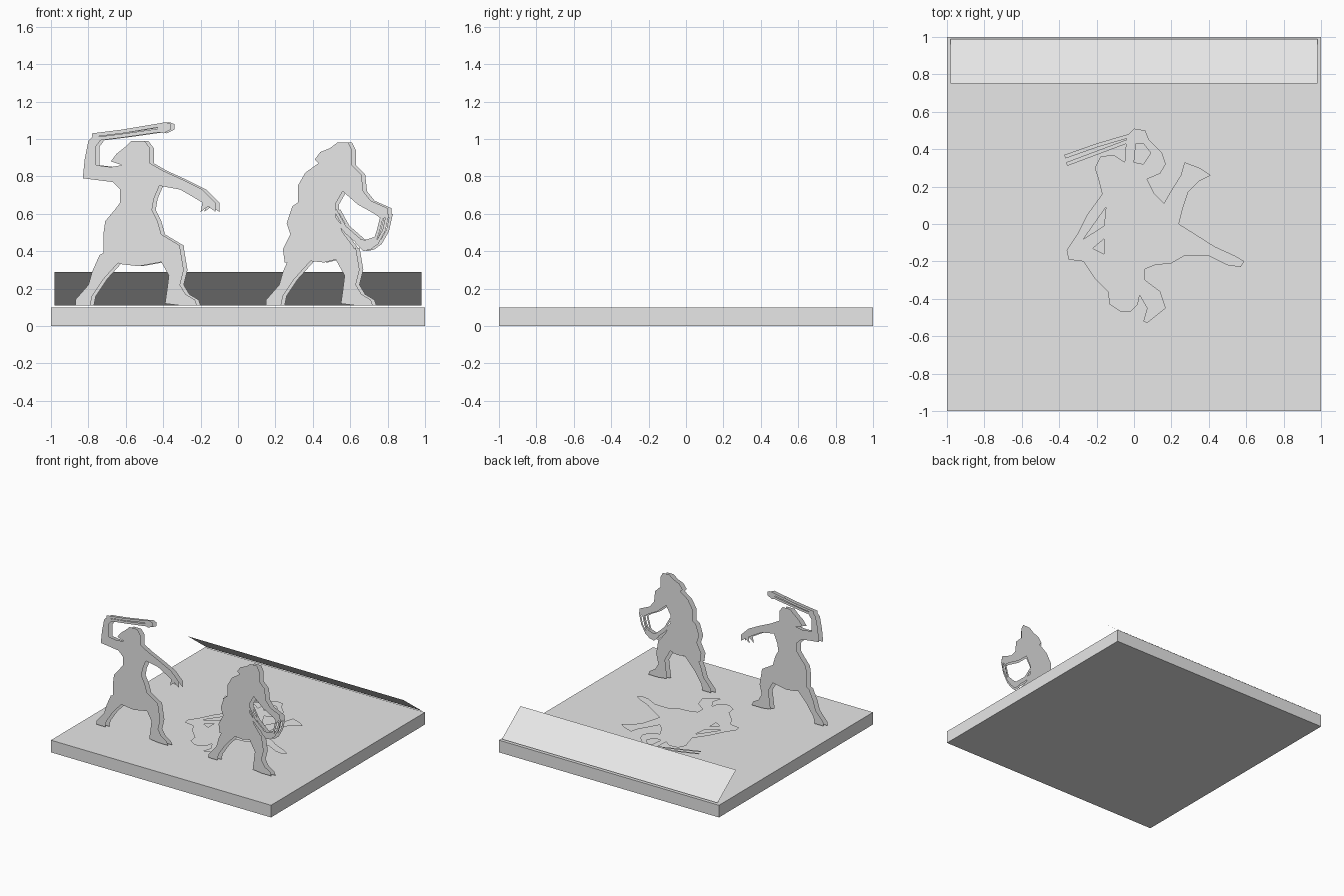
import bpy
import bmesh
from mathutils import Vector
from mathutils.geometry import tessellate_polygon

default_cube = bpy.data.objects.get("Cube")
if default_cube:
    bpy.data.objects.remove(default_cube, do_unlink=True)

# Single plain grey material
grey = bpy.data.materials.new("plain_grey")
grey.use_nodes = True
grey_value = (.8, .8, .8, 1)
grey.diffuse_color = grey_value
grey.node_tree.nodes["Principled BSDF"].inputs["Base Color"].default_value = grey_value


def finish(name, bm):
    """Turn a bmesh into a named grey object."""
    mesh = bpy.data.meshes.new(name)
    bm.to_mesh(mesh)
    bm.free()
    mesh.materials.append(grey)
    obj = bpy.data.objects.new(name, mesh)
    bpy.context.collection.objects.link(obj)
    return obj


def sheet(name, loops, place, facing):
    """Fill flat outlines (the first is outer, the rest are holes)."""
    loops = [[Vector((a, b, 0)) for a, b in loop] for loop in loops]
    flat = [point for loop in loops for point in loop]
    bm = bmesh.new()
    verts = [bm.verts.new(place(point.x, point.y)) for point in flat]
    for triangle in tessellate_polygon(loops):
        face = bm.faces.new([verts[index] for index in triangle])
        face.normal_update()
        if face.normal.dot(Vector(facing)) < 0:
            face.normal_flip()
    return finish(name, bm)


def stroke(path, half_width):
    """Outline of a narrow ribbon that follows a path."""
    points = [Vector(point) for point in path]
    left, right = [], []
    for index, point in enumerate(points):
        before = points[max(index - 1, 0)]
        after = points[min(index + 1, len(points) - 1)]
        along = (after - before).normalized()
        side = Vector((-along.y, along.x)) * half_width
        left.append(point + side)
        right.append(point - side)
    return [tuple(point) for point in left + right[::-1]]


def shifted(outline, offset):
    return [(x + offset, z) for x, z in outline]


def standing_figure(name, parts):
    """Each figure is a pair of upright sheets set slightly apart."""
    layers = (("front", 0, -.595, -1), ("back", .02, -.57, 1))
    for layer, slide, depth, direction in layers:
        for part, outline in parts.items():
            sheet(f"{name}_{part}_{layer}", [outline],
                  lambda x, z: (x + slide, depth, z), (0, direction, 0))


# Base slab
bm = bmesh.new()
bmesh.ops.create_cube(bm, size=1)
bmesh.ops.scale(bm, vec=(2, 2, .1), verts=bm.verts)
bmesh.ops.translate(bm, vec=(0, 0, .05), verts=bm.verts)
finish("base_slab", bm)

# Sloping panel along the back edge, leaning forward
panel = [(-.98, 0), (.98, 0), (.98, 1), (-.98, 1)]
sheet("sloping_panel", [panel],
      lambda x, t: (x, .99 - .24 * t, .11 + .18 * t), (0, 1, 1))

# Leg outlines shared by both standing figures
trailing_leg = [(-.74, .38), (-.78, .29), (-.80, .22), (-.87, .14), (-.87, .11),
                (-.79, .11), (-.78, .16), (-.72, .25), (-.63, .35), (-.66, .42)]
leading_leg = [(-.42, .36), (-.37, .27), (-.38, .19), (-.39, .12), (-.31, .11),
               (-.22, .11), (-.23, .14), (-.28, .17), (-.31, .22), (-.29, .30),
               (-.31, .42)]

# Throwing figure: head, torso, tunic and both arms
thrower_torso = [
    (-.60, .96), (-.57, .99), (-.50, .99), (-.47, .95), (-.47, .87), (-.40, .83),
    (-.42, .75), (-.45, .68), (-.46, .62), (-.43, .56), (-.41, .49), (-.31, .43),
    (-.31, .39), (-.37, .36), (-.42, .34), (-.53, .32), (-.62, .33), (-.72, .36),
    (-.72, .49), (-.71, .56), (-.66, .62), (-.63, .66), (-.63, .73), (-.67, .77),
    (-.62, .86), (-.68, .88), (-.65, .92)]
reaching_arm = [
    (-.40, .83), (-.29, .78), (-.19, .73), (-.12, .66), (-.12, .61), (-.16, .64),
    (-.20, .61), (-.19, .66), (-.24, .69), (-.31, .73), (-.42, .75)]
raised_arm = [
    (-.67, .77), (-.83, .79), (-.82, .89), (-.80, .99), (-.76, 1.03),
    (-.73, 1), (-.76, .96), (-.76, .86), (-.68, .85), (-.62, .86)]

standing_figure("thrower", {
    "torso": thrower_torso,
    "reaching_arm": reaching_arm,
    "raised_arm": raised_arm,
    "trailing_leg": trailing_leg,
    "leading_leg": leading_leg,
    "upper_sling_cord": stroke([(-.78, 1.02), (-.62, 1.04), (-.38, 1.08)], .01),
    "lower_sling_cord": stroke([(-.76, 1), (-.60, 1.02), (-.39, 1.05)], .01),
    "sling_pouch": [(-.43, 1.08), (-.39, 1.09), (-.36, 1.08), (-.36, 1.05),
                    (-.40, 1.03), (-.43, 1.04)],
})

# Waiting figure: head, torso, tunic and lowered arm
waiter_torso = [
    (.49, .95), (.53, .98), (.59, .98), (.61, .94), (.61, .86), (.66, .81),
    (.56, .72), (.52, .65), (.52, .59), (.56, .50), (.62, .42), (.62, .39),
    (.54, .36), (.46, .34), (.36, .35), (.25, .34), (.24, .41), (.28, .49),
    (.26, .55), (.29, .64), (.32, .66), (.32, .75), (.36, .82), (.43, .87),
    (.41, .89), (.44, .93)]
lowered_arm = [
    (.66, .81), (.67, .72), (.71, .67), (.80, .63), (.80, .59), (.77, .57),
    (.73, .60), (.64, .65), (.56, .72)]

standing_figure("waiter", {
    "torso": waiter_torso,
    "lowered_arm": lowered_arm,
    "trailing_leg": shifted(trailing_leg, 1.02),
    "leading_leg": shifted(leading_leg, .94),
    "inner_sling_cord": stroke([(.52, .62), (.57, .53), (.65, .46)], .008),
    "outer_sling_cord": stroke([(.52, .57), (.58, .50), (.65, .44)], .008),
    "near_hand_cord": stroke([(.73, .45), (.75, .51), (.77, .59)], .008),
    "far_hand_cord": stroke([(.74, .44), (.78, .51), (.80, .60)], .008),
    "sling_pouch": [(.62, .47), (.68, .46), (.74, .48), (.75, .44), (.71, .41),
                    (.67, .40), (.63, .44)],
})

# Fallen figure lying flat on the slab, with gaps beside the arms
fallen_outline = [
    (-.04, .47), (0, .51), (.06, .50), (.08, .45), (.15, .38), (.17, .32),
    (.14, .27), (.07, .24), (.11, .16), (.16, .11), (.20, .18), (.25, .26),
    (.27, .33), (.35, .30), (.41, .26), (.35, .23), (.29, .17), (.26, .08),
    (.24, 0), (.32, -.05), (.43, -.12), (.54, -.17), (.59, -.20), (.57, -.23),
    (.50, -.22), (.40, -.17), (.27, -.17), (.20, -.21), (.11, -.22), (.06, -.24),
    (.06, -.30), (.14, -.36), (.17, -.45), (.07, -.53), (.05, -.52), (.07, -.45),
    (.03, -.38), (.02, -.43), (-.02, -.47), (-.07, -.47), (-.13, -.43),
    (-.14, -.36), (-.21, -.29), (-.27, -.20), (-.35, -.19), (-.36, -.14),
    (-.30, -.05), (-.25, .05), (-.17, .16), (-.19, .24), (-.21, .30),
    (-.18, .36), (-.11, .37), (-.05, .33)]
fallen_gaps = [
    [(0, .33), (.05, .32), (.09, .38), (.05, .43), (.01, .43)],
    [(-.27, -.08), (-.15, .09), (-.16, -.01)],
    [(-.22, -.13), (-.16, -.08), (-.16, -.16)]]


def on_slab(x, y):
    return (x, y, .11)


sheet("fallen_figure", [fallen_outline] + fallen_gaps, on_slab, (0, 0, 1))
fallen_cords = {"upper": [(-.37, .36), (-.20, .42), (-.03, .47)],
                "lower": [(-.36, .32), (-.20, .38), (-.04, .44)]}
for cord, path in fallen_cords.items():
    sheet(f"fallen_{cord}_sling_cord", [stroke(path, .01)], on_slab, (0, 0, 1))
